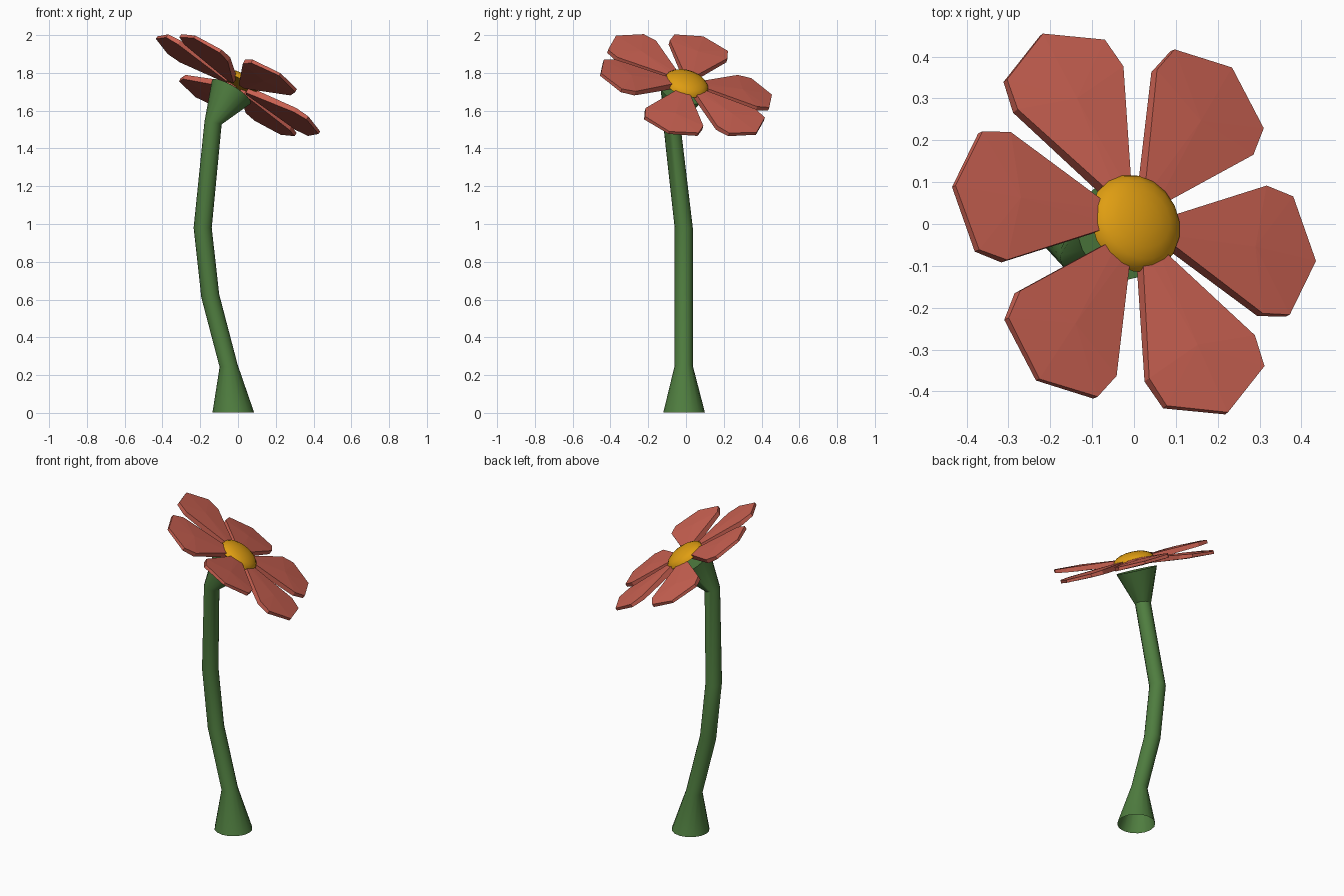
import bpy, bmesh, math
from mathutils import Vector

if "Cube" in bpy.data.objects:
    bpy.data.objects.remove(bpy.data.objects["Cube"])

CENTRE = Vector((0, 0, 1.735))
HEAD_N = Vector((0.61, 0.32, 1)).normalized()


def material(name, rgb):
    m = bpy.data.materials.new(name)
    m.diffuse_color = (*rgb, 1)
    m.use_nodes = True
    m.node_tree.nodes["Principled BSDF"].inputs["Base Color"].default_value = m.diffuse_color
    return m


RED = material("petal red", (0.60, 0.122, 0.085))
GREEN = material("stem green", (0.078, 0.205, 0.05))
YELLOW = material("disc yellow", (0.74, 0.34, 0.006))


def finish(bm, name, mat, angle=None):
    bmesh.ops.recalc_face_normals(bm, faces=bm.faces)
    me = bpy.data.meshes.new(name)
    bm.to_mesh(me)
    bm.free()
    me.materials.append(mat)
    ob = bpy.data.objects.new(name, me)
    bpy.context.collection.objects.link(ob)
    if angle:
        bpy.ops.object.select_all(action='DESELECT')
        ob.select_set(True)
        bpy.context.view_layer.objects.active = ob
        bpy.ops.object.shade_smooth_by_angle(angle=math.radians(angle))
    return ob


def ring(bm, c, n, r, seg):
    n = Vector(n).normalized()
    u = Vector((0, 1, 0)).cross(n).normalized()
    v = n.cross(u)
    return [bm.verts.new(Vector(c) + r * (u * math.cos(a) + v * math.sin(a)))
            for a in (2 * math.pi * i / seg for i in range(seg))]


def bridge(bm, a, b):
    for i in range(len(a)):
        j = (i + 1) % len(a)
        bm.faces.new((a[i], a[j], b[j], b[i]))


# Stem: flared open foot, bent stalk, flared cup under the flower
bm = bmesh.new()
sections = [
    ((-0.025, -0.01, 0.003), (0, 0, 1), 0.11),
    ((-0.05, -0.012, 0.25), (-0.15, 0, 1), 0.048),
    ((-0.147, -0.012, 0.62), (-0.19, 0, 1), 0.048),
    ((-0.187, -0.012, 0.98), (0, 0, 1), 0.048),
    ((-0.132, -0.076, 1.535), (0.17, 0.08, 1), 0.046),
    ((-0.035, -0.018, 1.70), HEAD_N, 0.12),
]
rings = [ring(bm, c, n, r, 16) for c, n, r in sections]
for a, b in zip(rings, rings[1:]):
    bridge(bm, a, b)
bm.faces.new(rings[-1])
finish(bm, "stem", GREEN, 30)

# Flower centre: shallow dome
bm = bmesh.new()
prev = None
base = CENTRE + HEAD_N * 0.004
for k in range(5):
    t = k * math.pi / 10
    cur = ring(bm, base + HEAD_N * 0.055 * math.sin(t), HEAD_N, 0.121 * math.cos(t), 18)
    if prev:
        bridge(bm, prev, cur)
    else:
        bm.faces.new(cur)
    prev = cur
top = bm.verts.new(base + HEAD_N * 0.055)
for i in range(18):
    bm.faces.new((prev[i], prev[(i + 1) % 18], top))
finish(bm, "flower_centre", YELLOW, 40)

# Petals: three opposite pairs, each pair in its own tilted plane
half = [(0.06, 0.018, 0.018), (0.36, 0.16, 0.013), (0.437, 0.148, 0.010)]  # along, across, half thickness
outline = half + [(0.507, 0, 0.008)] + [(l, -w, h) for l, w, h in reversed(half)]


def petal(name, tip_xy, slope):
    a, b = slope
    n = Vector((-a, -b, 1)).normalized()
    u = Vector((tip_xy[0], tip_xy[1], a * tip_xy[0] + b * tip_xy[1])).normalized()
    v = n.cross(u)
    bm = bmesh.new()
    sides = []
    for s in (1, -1):
        rim = [bm.verts.new(CENTRE + u * l + v * w + n * h * s) for l, w, h in outline]
        mid = bm.verts.new(CENTRE + u * 0.33 + n * 0.019 * s)
        for i in range(len(rim)):
            bm.faces.new((rim[i], rim[(i + 1) % len(rim)], mid))
        sides.append(rim)
    bridge(bm, *sides)
    finish(bm, name, RED)


pairs = [((0.43, -0.09), (-0.645, -0.29)),
         ((0.235, 0.38), (-0.643, -0.29)),
         ((0.22, -0.45), (-0.51, -0.375))]
for i, ((x, y), slope) in enumerate(pairs):
    petal(f"petal_{2 * i + 1}", (x, y), slope)
    petal(f"petal_{2 * i + 2}", (-x, -y), slope)
